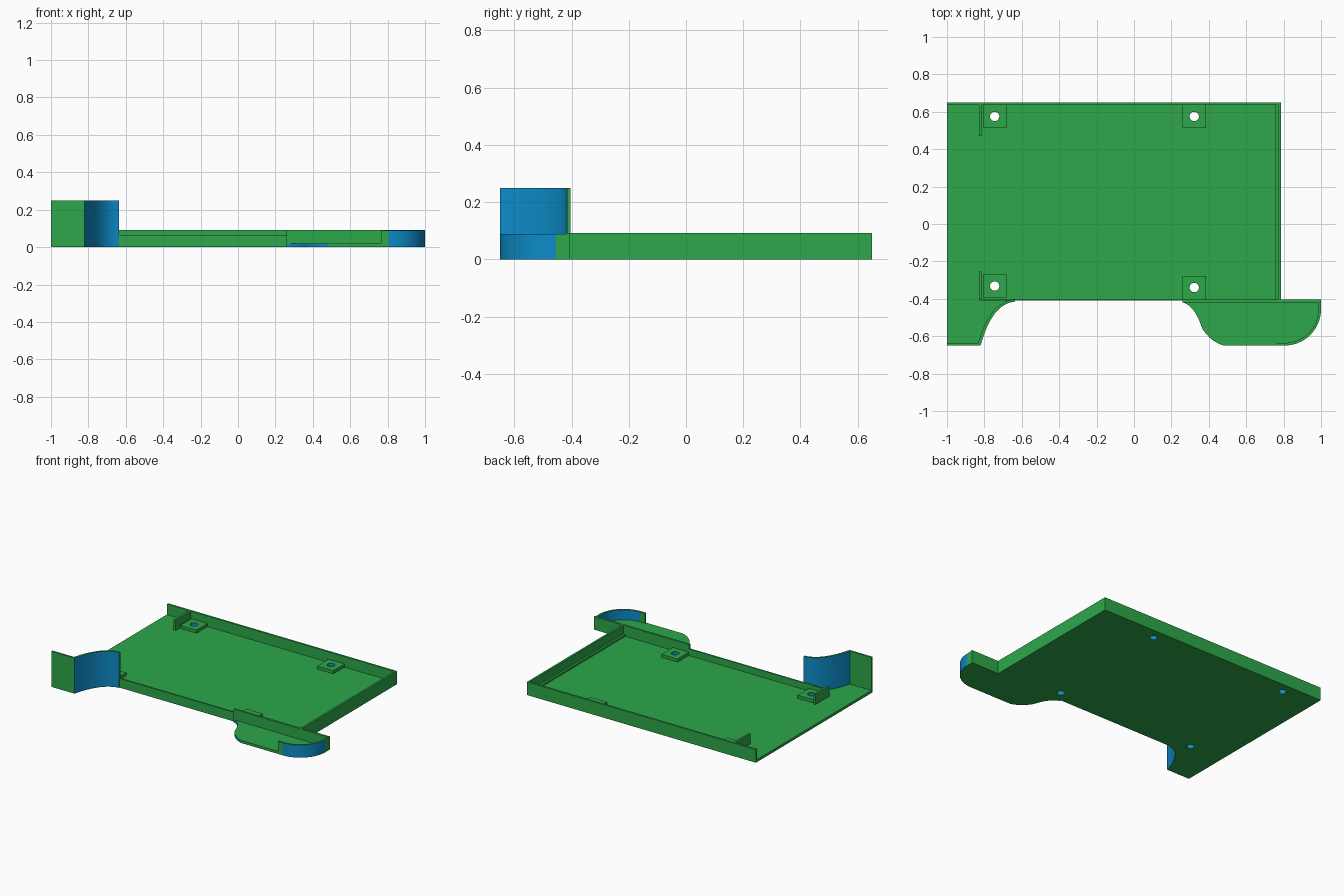
import bpy, bmesh, math
from mathutils import Vector

if "Cube" in bpy.data.objects:
    bpy.data.objects.remove(bpy.data.objects["Cube"])


def material(name, rgb):
    m = bpy.data.materials.new(name)
    m.diffuse_color = (*rgb, 1)
    m.use_nodes = True
    m.node_tree.nodes["Principled BSDF"].inputs["Base Color"].default_value = m.diffuse_color
    return m


GREEN = material("green", (0.026, 0.386, 0.067))
BLUE = material("blue", (0.004, 0.26, 0.57))
FLOOR = 0.018   # floor thickness
RIM = 0.092     # rim wall height
T = 0.014       # wall thickness


def bezier(p0, p1, p2, n=12):
    pts = []
    for i in range(n + 1):
        t = i / n
        pts.append(tuple((1 - t) ** 2 * a + 2 * t * (1 - t) * b + t * t * c
                         for a, b, c in zip(p0, p1, p2)))
    return pts


def arc(cx, cy, r, a0, a1, n=16):
    return [(cx + r * math.cos(math.radians(a0 + (a1 - a0) * i / n)),
             cy + r * math.sin(math.radians(a0 + (a1 - a0) * i / n))) for i in range(n + 1)]


def hole(x, y, r=0.025, n=24):
    # half-step offset so that no side faces along an axis
    return [(x + r * math.cos(2 * math.pi * (i + 0.5) / n),
             y + r * math.sin(2 * math.pi * (i + 0.5) / n)) for i in range(n)]


def prism(name, outline, z0, z1, holes=()):
    """Extrude an outline with holes; curved sides become blue."""
    bm = bmesh.new()
    edges = []
    for loop in [outline, *holes]:
        vs = [bm.verts.new((x, y, z0)) for x, y in loop]
        edges += [bm.edges.new((vs[i - 1], vs[i])) for i in range(len(vs))]
    bmesh.ops.triangle_fill(bm, edges=edges, use_beauty=True, use_dissolve=False)
    ext = bmesh.ops.extrude_face_region(bm, geom=bm.faces[:], use_keep_orig=True)
    top = [v for v in ext["geom"] if isinstance(v, bmesh.types.BMVert)]
    bmesh.ops.translate(bm, verts=top, vec=Vector((0, 0, z1 - z0)))
    bmesh.ops.recalc_face_normals(bm, faces=bm.faces[:])
    bm.normal_update()
    for f in bm.faces:
        n = f.normal
        f.material_index = int(abs(n.z) < 0.1 and max(abs(n.x), abs(n.y)) < 0.9999)
    me = bpy.data.meshes.new(name)
    bm.to_mesh(me)
    bm.free()
    me.materials.append(GREEN)
    me.materials.append(BLUE)
    ob = bpy.data.objects.new(name, me)
    bpy.context.collection.objects.link(ob)
    bpy.ops.object.select_all(action='DESELECT')
    ob.select_set(True)
    bpy.context.view_layer.objects.active = ob
    bpy.ops.object.shade_smooth_by_angle(angle=math.radians(30))
    return ob


def rect(x0, x1, y0, y1):
    return [(x0, y0), (x1, y0), (x1, y1), (x0, y1)]


# Floor plate with curved front tabs and four screw holes
screws = [(-0.745, 0.575), (0.322, 0.575), (-0.745, -0.332), (0.322, -0.34)]
left_curve = bezier((-0.82, -0.65), (-0.76, -0.425), (-0.635, -0.415))
foot_curve = (bezier((0.26, -0.42), (0.325, -0.435), (0.365, -0.56))
              + bezier((0.365, -0.56), (0.41, -0.63), (0.48, -0.65), 8)[1:])
outer_arc = arc(0.805, -0.455, 0.195, -90, 0)
floor = ([(-1, -0.65)] + left_curve + [(-0.635, -0.41), (0.26, -0.41)] + foot_curve
         + outer_arc + [(1, -0.405), (0.785, -0.405), (0.785, 0.65), (-1, 0.65)])
prism("floor_plate", floor, 0, FLOOR, [hole(*s) for s in screws])

# Screw pads
for i, (x, y) in enumerate(screws):
    prism(f"screw_pad_{i + 1}", rect(x - 0.063, x + 0.063, y - 0.063, y + 0.063),
          FLOOR, 0.04, [hole(x, y)])

# Rim walls
prism("back_wall", rect(-1, 0.785, 0.65 - T, 0.65), FLOOR, RIM)
prism("right_wall", rect(0.771, 0.785, -0.405, 0.65 - T), FLOOR, RIM)
prism("right_inner_step", rect(0.756, 0.771, -0.405, 0.65 - T), FLOOR, 0.03)
prism("front_low_wall", rect(-0.83, 0.26, -0.41, -0.4), FLOOR, 0.065)
prism("front_foot_wall", rect(0.26, 1, -0.42, -0.405), FLOOR, RIM)

# Short stop ribs on the left
prism("back_rib", rect(-0.83, -0.815, 0.47, 0.65 - T), FLOOR, RIM)
prism("front_rib", rect(-0.83, -0.815, -0.4, -0.255), FLOOR, RIM)

# Tall wall at the front left with a curved end
inner_curve = bezier((-0.833, -0.636), (-0.77, -0.412), (-0.635, -0.403))
prism("tall_corner_wall", [(-1, -0.65)] + left_curve + inner_curve[::-1] + [(-1, -0.636)],
      FLOOR, 0.25)

# Rounded wall around the foot corner
prism("foot_round_wall", [(0.765, -0.65)] + outer_arc + [(1, -0.42), (1 - T, -0.42)]
      + arc(0.805, -0.455, 0.195 - T, 0, -90) + [(0.765, -0.65 + T)], FLOOR, 0.088)
